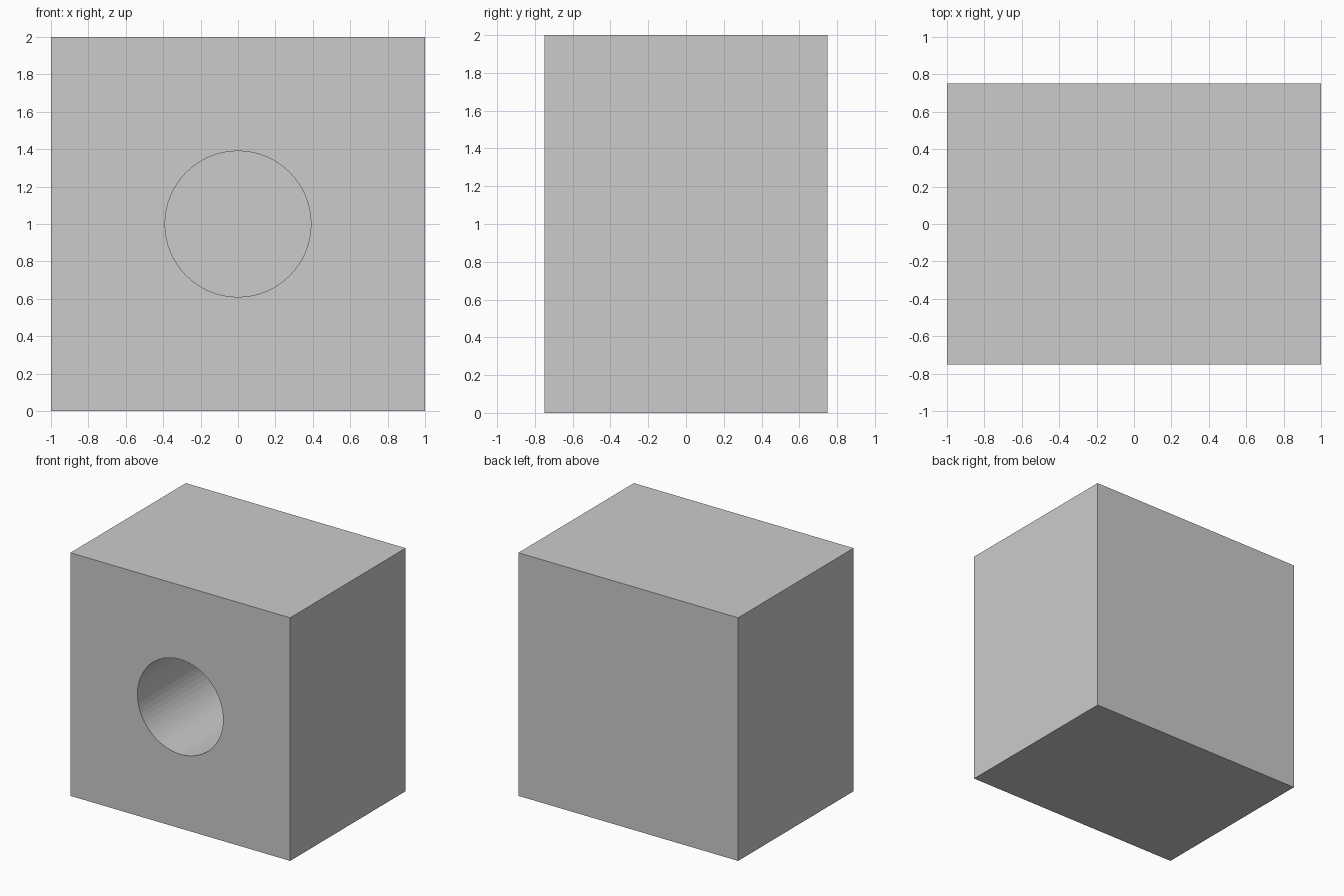
import bpy
from math import radians

if "Cube" in bpy.data.objects:
    bpy.data.objects.remove(bpy.data.objects["Cube"])

WIDTH, DEPTH, HEIGHT = 2.0, 1.5, 2.0
HOLE_RADIUS, HOLE_DEPTH = 0.39, 1.2

# Solid block standing on the ground
bpy.ops.mesh.primitive_cube_add(size=1, location=(0, 0, HEIGHT / 2))
block = bpy.context.object
block.name = "block"
block.scale = (WIDTH, DEPTH, HEIGHT)
bpy.ops.object.transform_apply(location=False, rotation=False, scale=True)

# Cutter for the blind round hole, overshooting the front face
OVERSHOOT = 0.2
length = HOLE_DEPTH + OVERSHOOT
bpy.ops.mesh.primitive_cylinder_add(
    vertices=64, radius=HOLE_RADIUS, depth=length,
    location=(0, -DEPTH / 2 - OVERSHOOT + length / 2, HEIGHT / 2),
    rotation=(radians(90), 0, 0))
cutter = bpy.context.object
cutter.name = "hole_cutter"
cutter.hide_render = True
cutter.display_type = 'WIRE'

# Bore the hole into the front
bore = block.modifiers.new("front_hole", 'BOOLEAN')
bore.operation = 'DIFFERENCE'
bore.solver = 'EXACT'
bore.object = cutter
